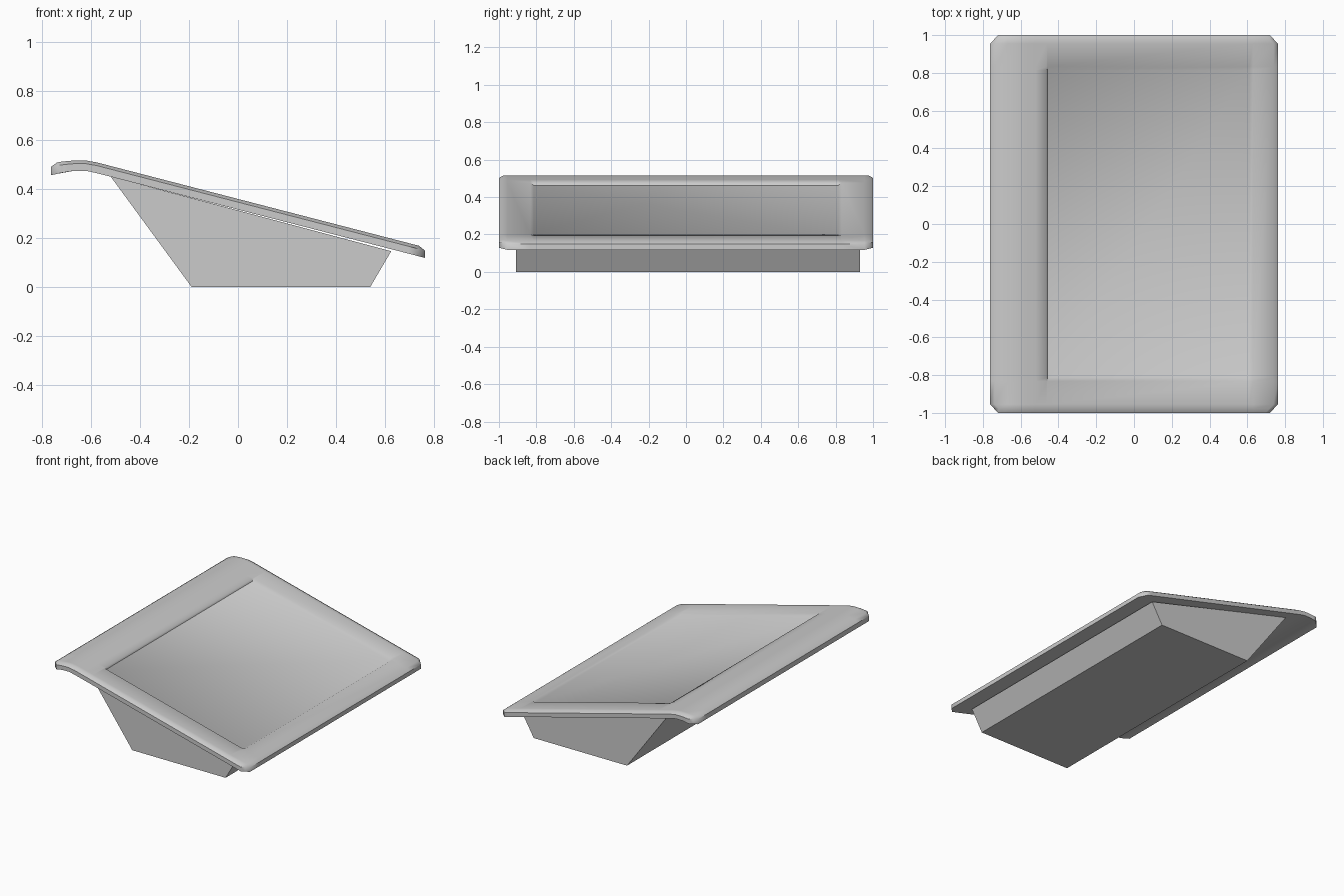
import bpy, bmesh, math

if "Cube" in bpy.data.objects:
    bpy.data.objects.remove(bpy.data.objects["Cube"])

# Side profiles of the tilted tray, (x, z)
TOP = [(-0.762, 0.503), (-0.715, 0.511), (-0.67, 0.515), (-0.62, 0.515), (-0.575, 0.507), (0.762, 0.161)]
BOTTOM = [(-0.762, 0.455), (-0.715, 0.466), (-0.67, 0.473), (-0.62, 0.473), (-0.57, 0.462), (0.762, 0.118)]


def height(profile, x):
    for (x0, z0), (x1, z1) in zip(profile, profile[1:]):
        if x <= x1:
            return z0 + (z1 - z0) * (x - x0) / (x1 - x0)
    return profile[-1][1]


def finish(bm, name, angle=None):
    bmesh.ops.recalc_face_normals(bm, faces=bm.faces)
    mesh = bpy.data.meshes.new(name)
    bm.to_mesh(mesh)
    bm.free()
    obj = bpy.data.objects.new(name, mesh)
    bpy.context.collection.objects.link(obj)
    if angle:
        bpy.ops.object.select_all(action='DESELECT')
        obj.select_set(True)
        bpy.context.view_layer.objects.active = obj
        bpy.ops.object.shade_smooth_by_angle(angle=math.radians(angle))
    return obj


# Tray: curved slab with clipped corners, softened rim and shallow recess
def build_tray():
    xs = [-0.762, -0.738, -0.67, -0.62, -0.575, -0.52, -0.463, -0.459, 0.61, 0.63, 0.738, 0.762]
    half = [(0.814, 0), (0.832, 0), (0.955, 0), (0.978, 0.022), (1.0, 0.042)]
    rows = [(-y, d) for y, d in reversed(half)] + half
    nx, ny = len(xs), len(rows)
    bm = bmesh.new()
    top, bottom = [], []
    for j, (y, inset) in enumerate(rows):
        top.append([])
        bottom.append([])
        for i, x in enumerate(xs):
            if i < 2:
                x += inset
            elif i >= nx - 2:
                x -= inset
            z = height(TOP, x)
            if i in (0, nx - 1) or j in (0, ny - 1):
                z -= 0.013
            elif -0.46 < x < 0.62 and abs(y) < 0.82:
                z -= 0.014
            top[j].append(bm.verts.new((x, y, z)))
            bottom[j].append(bm.verts.new((x, y, height(BOTTOM, x))))
    for grid in (top, bottom):
        for j in range(ny - 1):
            for i in range(nx - 1):
                bm.faces.new((grid[j][i], grid[j][i + 1], grid[j + 1][i + 1], grid[j + 1][i]))
    # Outer edge wall
    ring = [(0, i) for i in range(nx)] + [(j, nx - 1) for j in range(1, ny)]
    ring += [(ny - 1, i) for i in range(nx - 2, -1, -1)] + [(j, 0) for j in range(ny - 2, 0, -1)]
    for (a, b), (c, d) in zip(ring, ring[1:] + ring[:1]):
        bm.faces.new((top[a][b], top[c][d], bottom[c][d], bottom[a][b]))
    finish(bm, "tilted_tray", 50)


# Base: flat-sided wedge under the tray
def build_base():
    profile = [(-0.52, 0.45), (-0.19, 0.0), (0.54, 0.0), (0.625, 0.145)]
    bm = bmesh.new()
    face = bm.faces.new([bm.verts.new((x, -0.91, z)) for x, z in profile])
    out = bmesh.ops.extrude_face_region(bm, geom=[face], use_keep_orig=True)
    verts = [v for v in out["geom"] if isinstance(v, bmesh.types.BMVert)]
    bmesh.ops.translate(bm, vec=(0, 1.84, 0), verts=verts)
    finish(bm, "wedge_base")


build_tray()
build_base()
